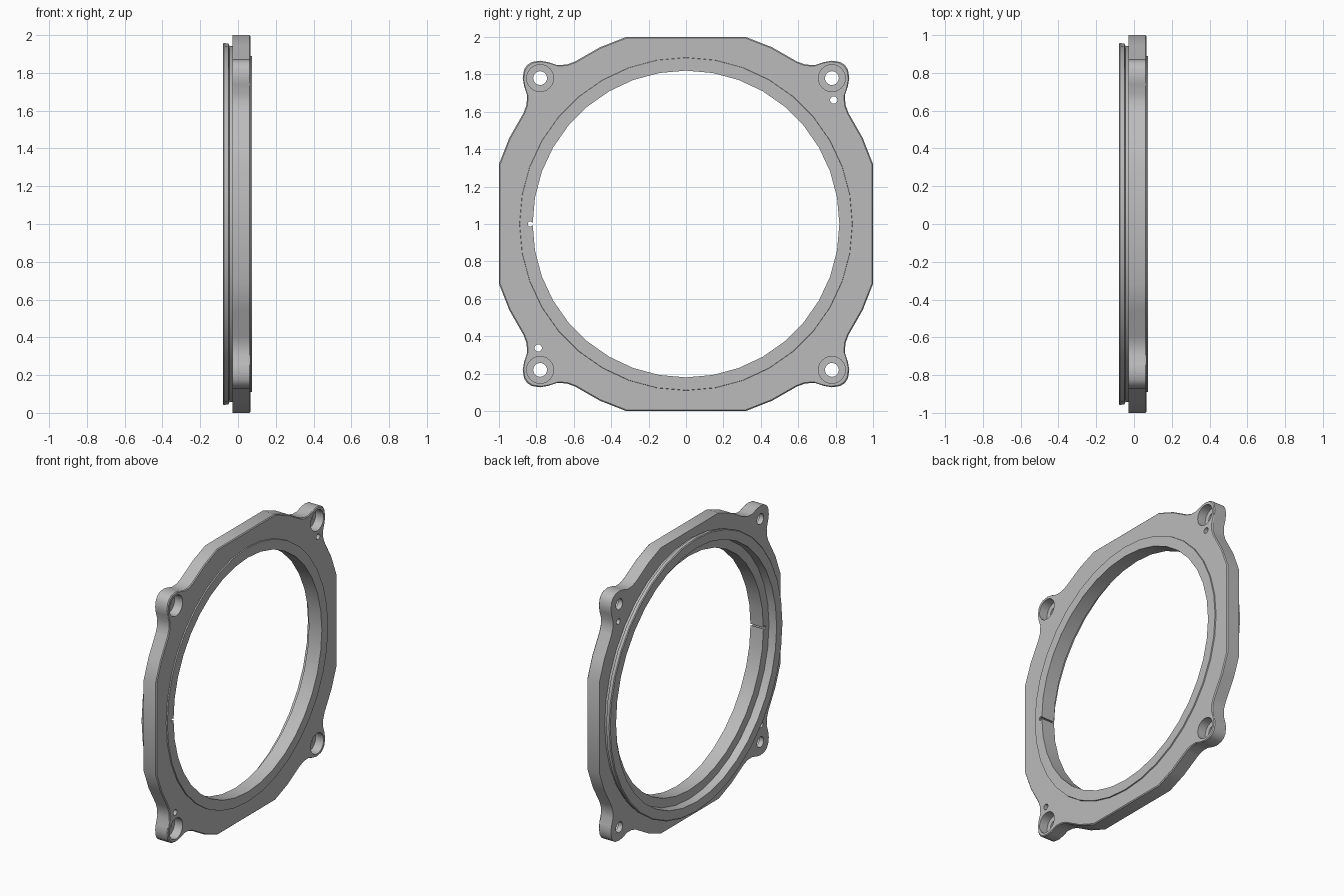
import bpy, bmesh, math
from mathutils import Vector

if "Cube" in bpy.data.objects:
    bpy.data.objects.remove(bpy.data.objects["Cube"])

SEG = 36
CENTRE = 1.0

metal = bpy.data.materials.new("grey metal")
metal.use_nodes = True
metal.diffuse_color = (0.5, 0.5, 0.5, 1)
metal.node_tree.nodes["Principled BSDF"].inputs["Base Color"].default_value = (0.5, 0.5, 0.5, 1)


def finish(name, bm):
    bmesh.ops.recalc_face_normals(bm, faces=bm.faces)
    mesh = bpy.data.meshes.new(name)
    bm.to_mesh(mesh)
    bm.free()
    mesh.materials.append(metal)
    obj = bpy.data.objects.new(name, mesh)
    bpy.context.collection.objects.link(obj)
    return obj


def loft(name, loops, capped=True):
    """Bridge matching point loops; cap the ends or join last to first."""
    bm = bmesh.new()
    rings = [[bm.verts.new(p) for p in loop] for loop in loops]
    pairs = list(zip(rings, rings[1:]))
    if capped:
        bm.faces.new(rings[0])
        bm.faces.new(rings[-1])
    else:
        pairs.append((rings[-1], rings[0]))
    for a, b in pairs:
        for i in range(len(a)):
            j = (i + 1) % len(a)
            bm.faces.new((a[i], a[j], b[j], b[i]))
    return finish(name, bm)


def circle(x, r, y=0, z=0, n=SEG):
    return [Vector((x, y + r * math.cos(math.tau * i / n),
                    CENTRE + z + r * math.sin(math.tau * i / n))) for i in range(n)]


def drill(name, r, x0, x1, y=0, z=0, n=SEG):
    return loft(name, [circle(x0, r, y, z, n), circle(x1, r, y, z, n)])


def boolean(target, tool, operation):
    mod = target.modifiers.new(tool.name, 'BOOLEAN')
    mod.operation = operation
    mod.solver = 'EXACT'
    mod.object = tool
    bpy.context.view_layer.objects.active = target
    bpy.ops.object.modifier_apply(modifier=mod.name)
    bpy.data.objects.remove(tool)


# Outline of the plate: one octant, mirrored around the diagonal, then turned
octant = [(1, .32), (.945, .46), (.868, .595), (.852, .64), (.85, .69),
          (.866, .74), (.873, .78), (.866, .825)]
corner = octant + [(.85, .85)] + [(b, a) for a, b in reversed(octant)]
outline = []
for turn in range(4):
    c, s = (1, 0, -1, 0)[turn], (0, 1, 0, -1)[turn]
    outline += [(a * c - b * s, a * s + b * c) for a, b in corner]


def plate_loop(x, scale):
    return [Vector((x, a * scale, CENTRE + b * scale)) for a, b in outline]


# Mounting plate with a chamfered edge
frame = loft("ring_flange", [plate_loop(-.03, 1), plate_loop(.061, 1), plate_loop(.067, .994)])
boolean(frame, drill("bore_cut", .887, -.2, .2), 'DIFFERENCE')

# Turned ring: raised land, hidden web, grooved rear lip, stepped bore
profile = [(.075, .82), (.075, .889), (.05, .893), (-.02, .893), (-.02, .942),
           (-.045, .942), (-.051, .955), (-.075, .958), (-.08, .952),
           (-.08, .888), (-.025, .882), (-.025, .82)]
boolean(frame, loft("turned_ring", [circle(x, r) for x, r in profile], False), 'UNION')

# Counterbored bolt holes in the four ears
for y in (-.78, .78):
    for z in (-.78, .78):
        boolean(frame, drill("bolt_hole", .037, -.2, .2, y, z, 20), 'DIFFERENCE')
        boolean(frame, drill("counterbore", .072, .005, .2, y, z, 24), 'DIFFERENCE')

# Two dowel holes on opposite ears
for side in (-1, 1):
    boolean(frame, drill("dowel_hole", .02, -.2, .2, side * .79, side * .663, 14), 'DIFFERENCE')

# Small key slot in the bore
boolean(frame, drill("key_slot", .014, -.2, .2, -.832, 0, 10), 'DIFFERENCE')

bpy.ops.object.select_all(action='DESELECT')
frame.select_set(True)
bpy.context.view_layer.objects.active = frame
bpy.ops.object.shade_smooth_by_angle(angle=math.radians(30))
